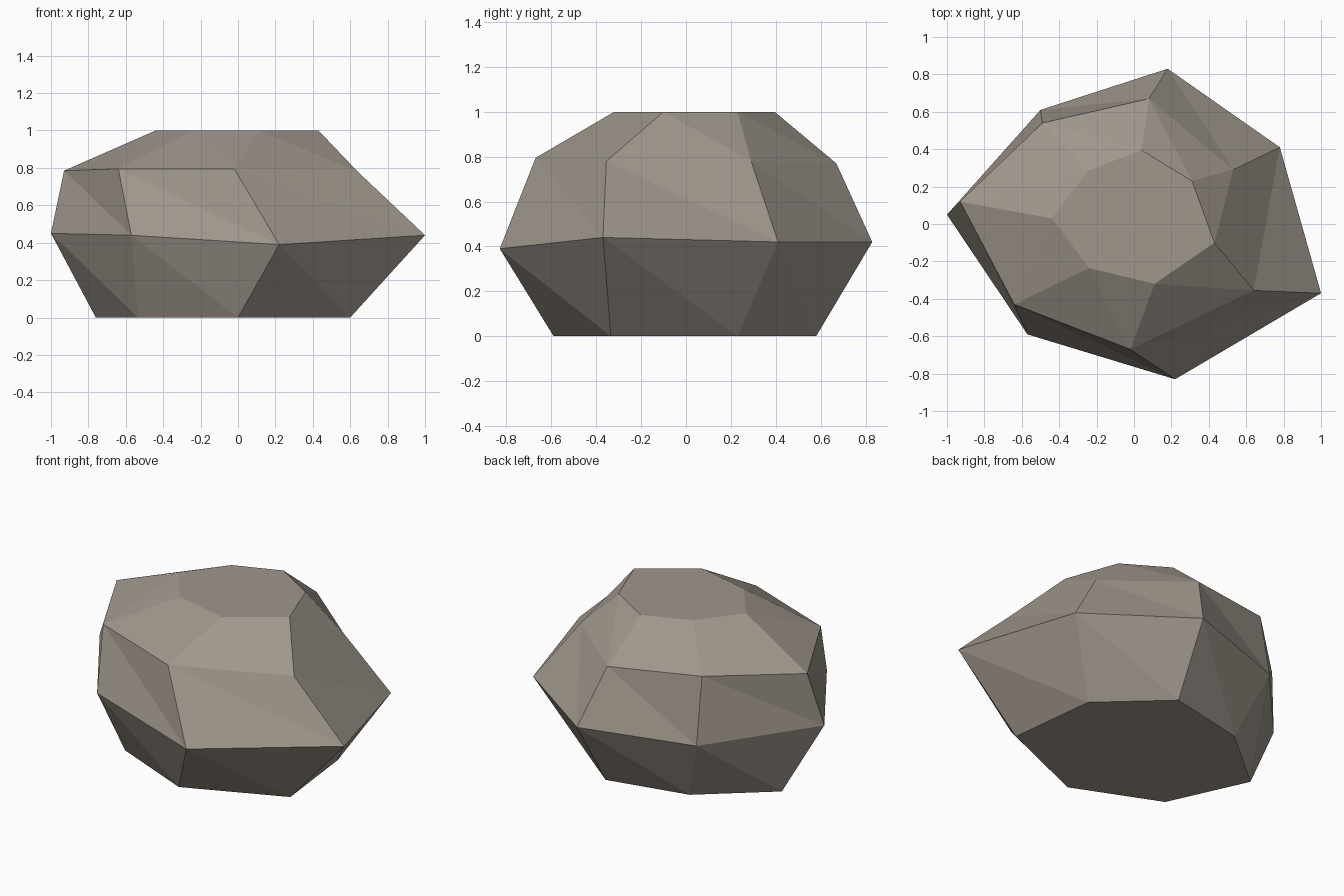
import bpy
import bmesh

if "Cube" in bpy.data.objects:
    bpy.data.objects.remove(bpy.data.objects["Cube"])

# Rock outline: four seven-sided rings, from base to flat top (x, y, z)
base = [(.60, -.335, 0), (.535, .23, 0), (.155, .58, 0), (-.355, .47, 0),
        (-.76, .13, 0), (-.535, -.36, 0), (0, -.59, 0)]
waist = [(1, -.37, .44), (.78, .41, .42), (.18, .83, .42), (-.50, .61, .40),
         (-1, .05, .45), (-.57, -.59, .44), (.22, -.83, .39)]
shoulder = [(.64, -.355, .78), (.53, .29, .78), (.08, .67, .77), (-.49, .54, .81),
            (-.93, .12, .785), (-.64, -.43, .795), (-.02, -.67, .795)]
crown = [(.43, -.10, 1), (.31, .23, 1), (.04, .395, 1), (-.245, .285, 1),
         (-.44, .03, 1), (-.24, -.235, 1), (.11, -.32, 1)]

bm = bmesh.new()
rings = [[bm.verts.new(p) for p in ring] for ring in (base, waist, shoulder, crown)]

# Faceted bands, each panel split along the same diagonal
for low, high in zip(rings, rings[1:]):
    for i in range(7):
        j = (i + 1) % 7
        bm.faces.new((low[i], low[j], high[i]))
        bm.faces.new((low[j], high[j], high[i]))

# Flat base and top
bm.faces.new(rings[0][::-1])
bm.faces.new(rings[-1])
bmesh.ops.recalc_face_normals(bm, faces=bm.faces)

mesh = bpy.data.meshes.new("rock")
bm.to_mesh(mesh)
bm.free()

# Warm grey stone
stone = bpy.data.materials.new("warm grey stone")
stone.diffuse_color = (.35, .31, .265, 1)
stone.use_nodes = True
stone.node_tree.nodes["Principled BSDF"].inputs["Base Color"].default_value = stone.diffuse_color
mesh.materials.append(stone)
rock = bpy.data.objects.new("rock", mesh)
bpy.context.collection.objects.link(rock)
